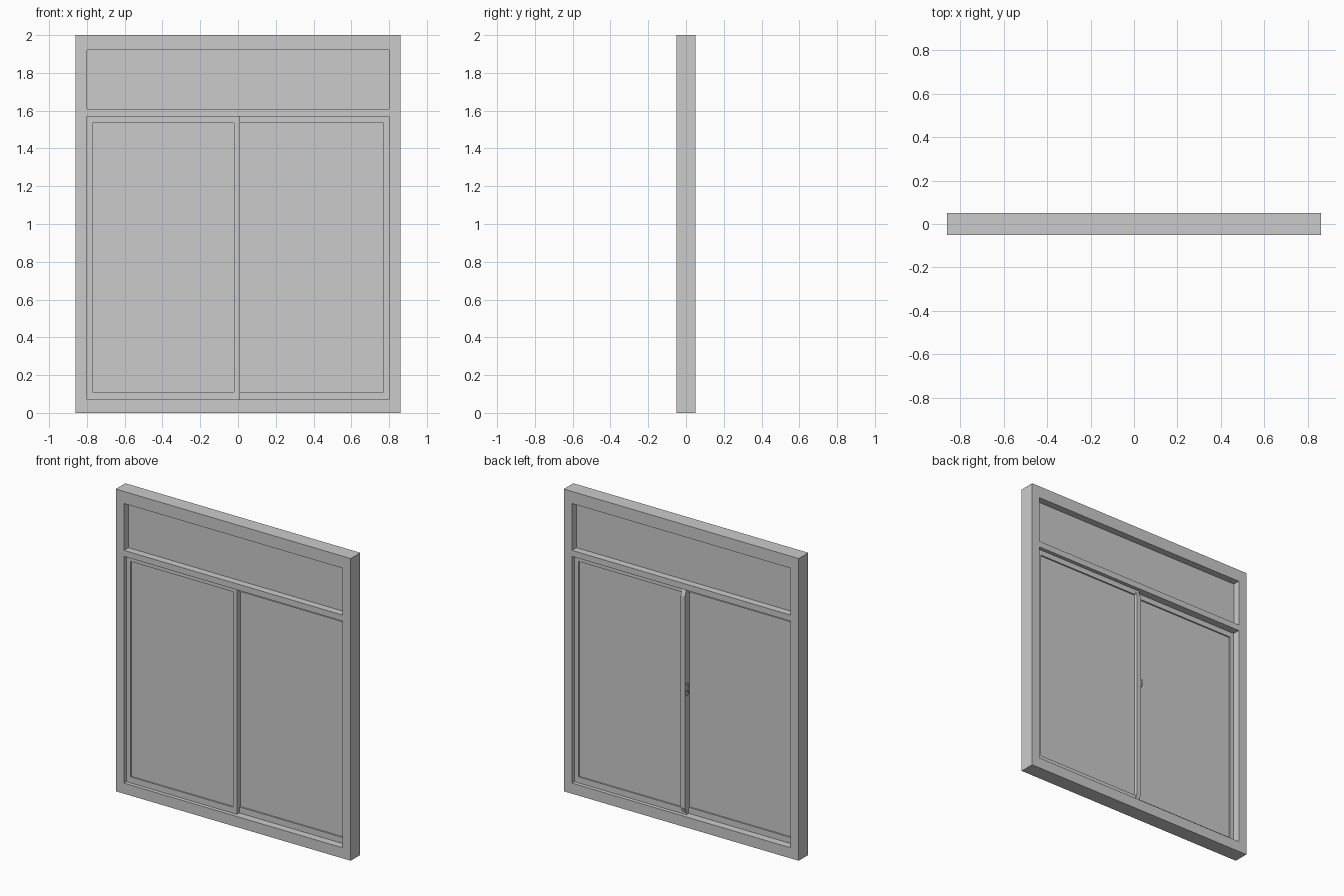
import bpy, bmesh

if "Cube" in bpy.data.objects:
    bpy.data.objects.remove(bpy.data.objects["Cube"])


def prism(name, pts, lo, hi, axis):
    """Extrude a closed profile along x (points are y,z) or y (points are x,z)."""
    place = (lambda p, t: (t, p[0], p[1])) if axis == 'x' else (lambda p, t: (p[0], t, p[1]))
    bm = bmesh.new()
    a = [bm.verts.new(place(p, lo)) for p in pts]
    b = [bm.verts.new(place(p, hi)) for p in pts]
    bm.faces.new(a)
    bm.faces.new(b[::-1])
    n = len(pts)
    for i in range(n):
        j = (i + 1) % n
        bm.faces.new((a[i], b[i], b[j], a[j]))
    bmesh.ops.recalc_face_normals(bm, faces=bm.faces)
    me = bpy.data.meshes.new(name)
    bm.to_mesh(me)
    bm.free()
    ob = bpy.data.objects.new(name, me)
    bpy.context.collection.objects.link(ob)
    return ob


def panel(name, xs, zs, ys, holes):
    """Grid panel with open cells: a clean frame with no overlapping bars."""
    bm = bmesh.new()
    v = {(i, j, k): bm.verts.new((x, y, z)) for i, x in enumerate(xs)
         for j, z in enumerate(zs) for k, y in enumerate(ys)}
    solid = {(i, j) for i in range(len(xs) - 1) for j in range(len(zs) - 1)} - set(holes)
    for i, j in solid:
        ring = [(i, j), (i + 1, j), (i + 1, j + 1), (i, j + 1)]
        bm.faces.new([v[p + (0,)] for p in ring])
        bm.faces.new([v[p + (1,)] for p in ring][::-1])
        sides = [(i, j - 1), (i + 1, j), (i, j + 1), (i - 1, j)]
        for s, nb in enumerate(sides):
            if nb not in solid:
                p, q = ring[s], ring[(s + 1) % 4]
                bm.faces.new((v[p + (0,)], v[p + (1,)], v[q + (1,)], v[q + (0,)]))
    bmesh.ops.recalc_face_normals(bm, faces=bm.faces)
    bmesh.ops.dissolve_limit(bm, angle_limit=0.01, verts=bm.verts, edges=bm.edges)
    me = bpy.data.meshes.new(name)
    bm.to_mesh(me)
    bm.free()
    ob = bpy.data.objects.new(name, me)
    bpy.context.collection.objects.link(ob)
    return ob


def box(name, x0, x1, y0, y1, z0, z1):
    return prism(name, [(x0, z0), (x1, z0), (x1, z1), (x0, z1)], y0, y1, 'y')


# Outer frame with a top light and a lower sliding opening
panel("outer_frame", [-0.86, -0.80, 0.80, 0.86], [0, 0.07, 1.57, 1.61, 1.92, 2.0],
      [-0.05, 0.05], [(1, 1), (1, 3)])
box("top_glass", -0.80, 0.80, -0.003, 0.003, 1.61, 1.92)

# Two sashes on neighbouring tracks, each with its own pane
sashes = [("front_sash", [-0.80, -0.77, -0.02, 0.01], -0.025, 0.0),
          ("back_sash", [-0.02, 0.01, 0.77, 0.80], 0.0, 0.025)]
for name, xs, y0, y1 in sashes:
    panel(name, xs, [0.07, 0.11, 1.535, 1.57], [y0, y1], [(1, 1)])
    mid = (y0 + y1) / 2
    box(name + "_glass", xs[1], xs[2], mid - 0.003, mid + 0.003, 0.11, 1.535)

# Raised pull rail with chamfered ends on the back sash meeting stile
prism("pull_rail", [(0.025, 0.08), (0.041, 0.12), (0.041, 1.52), (0.025, 1.56)],
      -0.02, 0.01, 'x')

# Small latch on the side of the meeting stile
box("latch_plate", -0.026, -0.02, 0.012, 0.032, 0.86, 0.94)
prism("latch_lever", [(0.016, 0.88), (0.04, 0.90), (0.04, 0.94), (0.026, 0.92)],
      -0.036, -0.026, 'x')
